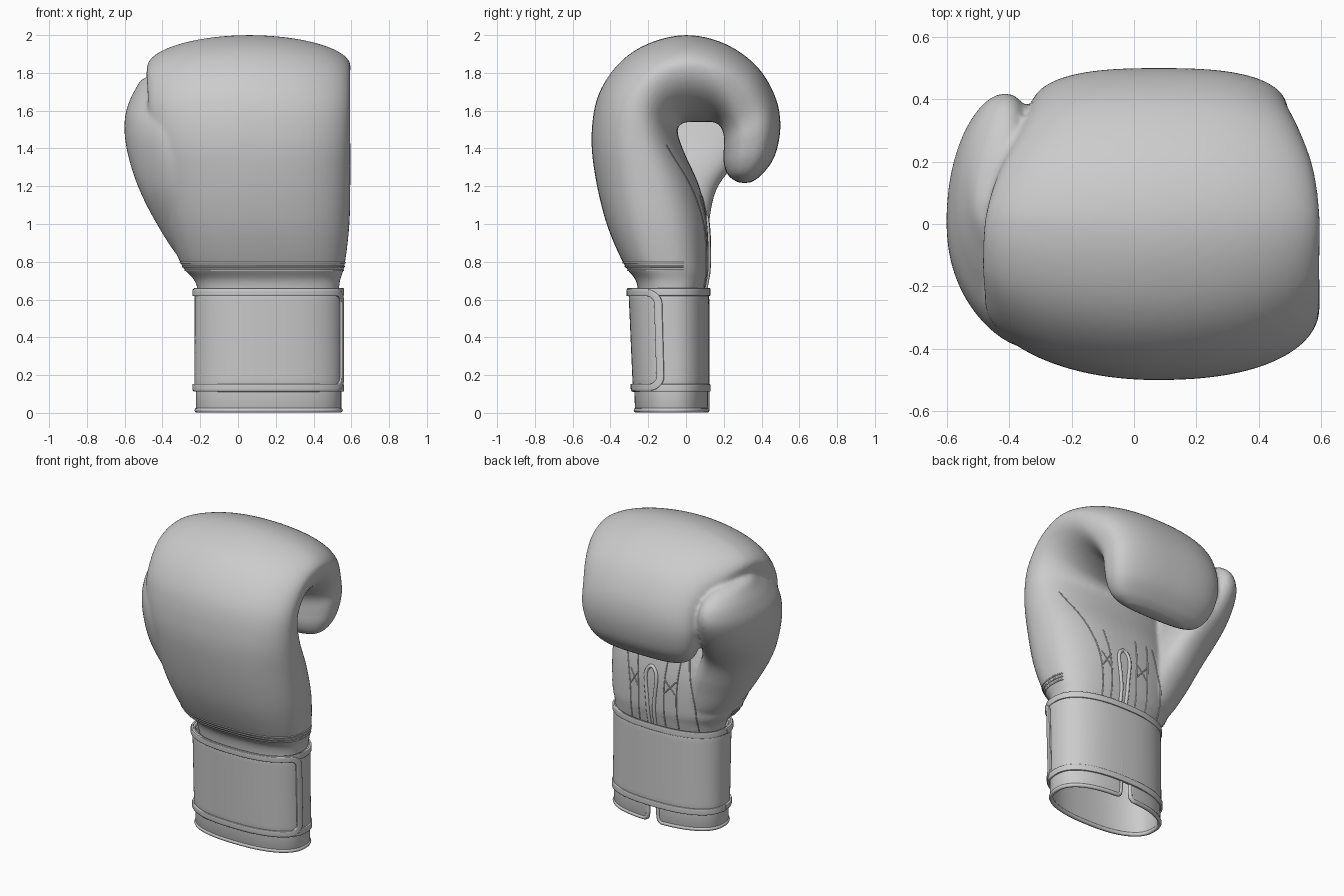
import bpy, bmesh, math
from math import pi, sin, cos
from mathutils import Vector
from mathutils.bvhtree import BVHTree

if "Cube" in bpy.data.objects:
    bpy.data.objects.remove(bpy.data.objects["Cube"])


def power(v, n):
    return math.copysign(abs(v) ** (2 / n), v)


def spline(rows, k=6):
    """Catmull-Rom interpolation of number tuples."""
    out = []
    for i in range(len(rows) - 1):
        p0, p1, p2, p3 = (rows[min(max(j, 0), len(rows) - 1)] for j in range(i - 1, i + 3))
        for s in range(k):
            t = s / k
            out.append(tuple(b + .5 * t * (c - a + t * (2*a - 5*b + 4*c - d + t * (3*(b - c) + d - a)))
                             for a, b, c, d in zip(p0, p1, p2, p3)))
    return out + [rows[-1]]


def add_object(name, bm):
    bmesh.ops.recalc_face_normals(bm, faces=bm.faces)
    for f in bm.faces:
        f.smooth = True
    me = bpy.data.meshes.new(name)
    bm.to_mesh(me)
    bm.free()
    ob = bpy.data.objects.new(name, me)
    bpy.context.collection.objects.link(ob)
    return ob


def loft(bm, rings):
    """Closed tube through rings of points, capped at both ends."""
    vs = [[bm.verts.new(p) for p in r] for r in rings]
    n = len(vs[0])
    for a, b in zip(vs, vs[1:]):
        for i in range(n):
            bm.faces.new((a[i], a[(i + 1) % n], b[(i + 1) % n], b[i]))
    bm.faces.new(vs[0][::-1])
    bm.faces.new(vs[-1])


def sheet(name, f, nu, nv, thick):
    """Grid surface f(u, v) thickened on both sides."""
    bm = bmesh.new()
    g = [[bm.verts.new(f(i / nu, j / nv)) for j in range(nv + 1)] for i in range(nu + 1)]
    for i in range(nu):
        for j in range(nv):
            bm.faces.new((g[i][j], g[i + 1][j], g[i + 1][j + 1], g[i][j + 1]))
    bmesh.ops.remove_doubles(bm, verts=bm.verts, dist=1e-5)
    ob = add_object(name, bm)
    m = ob.modifiers.new("thickness", 'SOLIDIFY')
    m.thickness, m.offset = thick, 0
    b = ob.modifiers.new("soft_edge", 'BEVEL')
    b.width, b.segments, b.limit_method = thick * .3, 2, 'ANGLE'
    return ob


def tube(name, pts, r):
    cu = bpy.data.curves.new(name, 'CURVE')
    cu.dimensions, cu.bevel_depth, cu.bevel_resolution = '3D', r, 2
    s = cu.splines.new('POLY')
    s.points.add(len(pts) - 1)
    for p, q in zip(s.points, pts):
        p.co = (*q, 1)
    ob = bpy.data.objects.new(name, cu)
    bpy.context.collection.objects.link(ob)
    return ob


# Mitt: outer y,z / inner y,z / left x / right x / squareness / height of widest line
mitt = [(-.25, .6, .09, .6, -.2, .53, 2.6, .5), (-.265, .7, .11, .7, -.23, .54, 2.6, .5),
        (-.33, .79, .12, .78, -.30, .565, 2.6, .5), (-.42, 1.0, .115, 1.0, -.38, .59, 2.5, .5),
        (-.48, 1.25, .07, 1.2, -.43, .595, 2.4, .5), (-.5, 1.47, -.01, 1.38, -.46, .595, 2.3, .5),
        (-.465, 1.68, -.045, 1.49, -.475, .595, 2.15, .52), (-.355, 1.85, -.025, 1.53, -.48, .595, 2, .57),
        (-.2, 1.955, .02, 1.54, -.485, .595, 1.95, .63), (0, 2.0, .08, 1.54, -.475, .595, 1.95, .65),
        (.2, 1.957, .14, 1.54, -.43, .575, 2.1, .6), (.37, 1.84, .18, 1.52, -.37, .535, 2.4, .53),
        (.47, 1.68, .2, 1.47, -.34, .50, 2.6, .5), (.5, 1.52, .2, 1.4, -.33, .49, 2.7, .5),
        (.47, 1.36, .2, 1.32, -.30, .46, 2.7, .5), (.4, 1.26, .225, 1.255, -.24, .40, 2.7, .5),
        (.34, 1.218, .28, 1.218, -.13, .30, 2.7, .5)]
N = 64
bm = bmesh.new()
rings = []
for oy, oz, iy, iz, xl, xr, n, w in spline(mitt):
    ring = []
    my, mz = iy + (oy - iy) * w, iz + (oz - iz) * w
    for i in range(N):
        a = 2 * pi * i / N
        # the thumb side of the back of the hand is rounder
        m = max(1.9, n - .3) if cos(a) < 0 and oy < 0 else n
        c, s = power(cos(a), m), power(sin(a), m)
        ey, ez = (oy, oz) if s > 0 else (iy, iz)
        ring.append(((xl + xr) / 2 + (xr - xl) / 2 * c,
                     my + (ey - my) * abs(s), mz + (ez - mz) * abs(s)))
    rings.append(ring)
loft(bm, rings)

# Thumb: z, left x, right x, front y, back y
thumb = [(.74, -.2, 0, -.15, .06), (.82, -.31, 0, -.24, .09), (1.0, -.43, -.05, -.32, .12),
         (1.2, -.53, -.15, -.38, .17), (1.4, -.59, -.24, -.40, .33), (1.55, -.6, -.29, -.37, .41),
         (1.65, -.575, -.32, -.28, .41), (1.72, -.54, -.35, -.19, .35), (1.765, -.51, -.39, -.1, .24),
         (1.78, -.47, -.43, 0, .12)]
rings = []
for z, xl, xr, yf, yb in spline(thumb):
    rings.append([((xl + xr) / 2 + (xr - xl) / 2 * power(cos(a), 2.1)
                   + (.035 if sin(a) > 0 else .09) * sin(a) ** 2,
                   (yf + yb) / 2 + (yb - yf) / 2 * power(sin(a), 2.1), z)
                  for a in (2 * pi * i / N for i in range(N))])
loft(bm, rings)
glove = add_object("mitt_with_thumb", bm)
rm = glove.modifiers.new("blend", 'REMESH')
rm.mode, rm.voxel_size, rm.use_smooth_shade = 'VOXEL', .0125, True
sm = glove.modifiers.new("soften", 'SMOOTH')
sm.factor, sm.iterations = .5, 6

# Seams are laid on the finished mitt surface by ray casting
bpy.context.view_layer.update()
bvh = BVHTree.FromObject(glove, bpy.context.evaluated_depsgraph_get())


def palm(x, z):
    hit = bvh.ray_cast(Vector((x, .18, z)), Vector((0, -1, 0)))[0]
    return hit if hit else Vector((x, .1, z))


def wrap(a, z):
    d = Vector((cos(a), sin(a), 0))
    return bvh.ray_cast(Vector((.16, -.1, z)) + d * 2, -d)[0]


for k, z in enumerate((.755, .775, .795)):
    tube(f"front_seam_{k}", [wrap(pi * .97 + pi * 1.1 * i / 60, z) for i in range(61)], .005)

palm_lines = [[(.33, .64), (.34, .9), (.40, 1.15), (.50, 1.42)], [(.27, .64), (.27, .9), (.30, 1.15)],
              [(.08, .64), (.08, .9), (.06, 1.15)], [(-.01, .64), (-.01, .9), (-.03, 1.15)],
              [(-.13, .64), (-.13, .85), (-.10, 1.0), (-.08, 1.15)],
              [(-.01, .88), (.08, .98)], [(.08, .88), (-.01, .98)],
              [(.27, .88), (.335, .98)], [(.335, .88), (.27, .98)]]
for k, line in enumerate(palm_lines):
    tube(f"palm_stitch_{k}", [palm(*p) for p in spline(line, 10)], .004)

# Teardrop opening edge in the palm
drop = [(.155, .62), (.15, .8), (.135, .95), (.145, 1.01), (.175, 1.035),
        (.205, 1.01), (.215, .95), (.2, .8), (.195, .62)]
tube("palm_opening_edge", [palm(*p) for p in spline(drop, 6)], .012)


# Cuff section: angle, height, outward offset
def cuff(a, z, off=0):
    t = z / .66
    return (.162 + (.388 + off) * power(cos(a), 2.4),
            -.076 - .015 * t + (.196 + .014 * t + off) * power(sin(a), 2.4), z)


# Inner sleeve, split at the palm side
A0, A1 = pi / 2 + .06, pi / 2 + 2 * pi - .06
sheet("cuff_sleeve", lambda u, v: cuff(A0 + (A1 - A0) * u, .012 + .62 * v, -.010), 120, 6, .014)
rim = [(A0, .3), (A0, .06), (A0 + .01, .03), (A0 + .05, .013)]
rim += [(A0 + .1 + (A1 - A0 - .2) * i / 100, .014) for i in range(101)]
rim += [(A1 - .05, .015), (A1 - .01, .03), (A1, .06), (A1, .3)]
tube("cuff_rolled_rim", [cuff(a, z, -.008) for a, z in rim], .013)

# Closure strap with trims
sheet("wrist_strap", lambda u, v: cuff(2 * pi * u, .115 + .54 * v, -.004), 128, 8, .016)
for name, z in (("strap_trim_bottom", .112), ("strap_trim_top", .62)):
    sheet(name, lambda u, v: cuff(2 * pi * u, z + .04 * v, .005), 128, 3, .012)


# Border of the strap flap: runs across the front, rounded at the right end
def flap(u, v):
    inset = .036 * v
    h, r, end = .268 - inset, .075 - inset, 2 * pi - .12 - inset / .2
    s, d = (1 if u > .5 else -1), abs(u - .5) * 2
    if d < .2:
        a, z = end, (h - r) * d / .2
    elif d < .4:
        q = (d - .2) / .2 * pi / 2
        a, z = end - r / .2 * (1 - cos(q)), h - r + r * sin(q)
    else:
        a, z = end - r / .2 + (pi - end + r / .2) * (d - .4) / .6, h
    return cuff(a, .386 + s * z, .009)


sheet("strap_flap_border", flap, 160, 3, .012)
